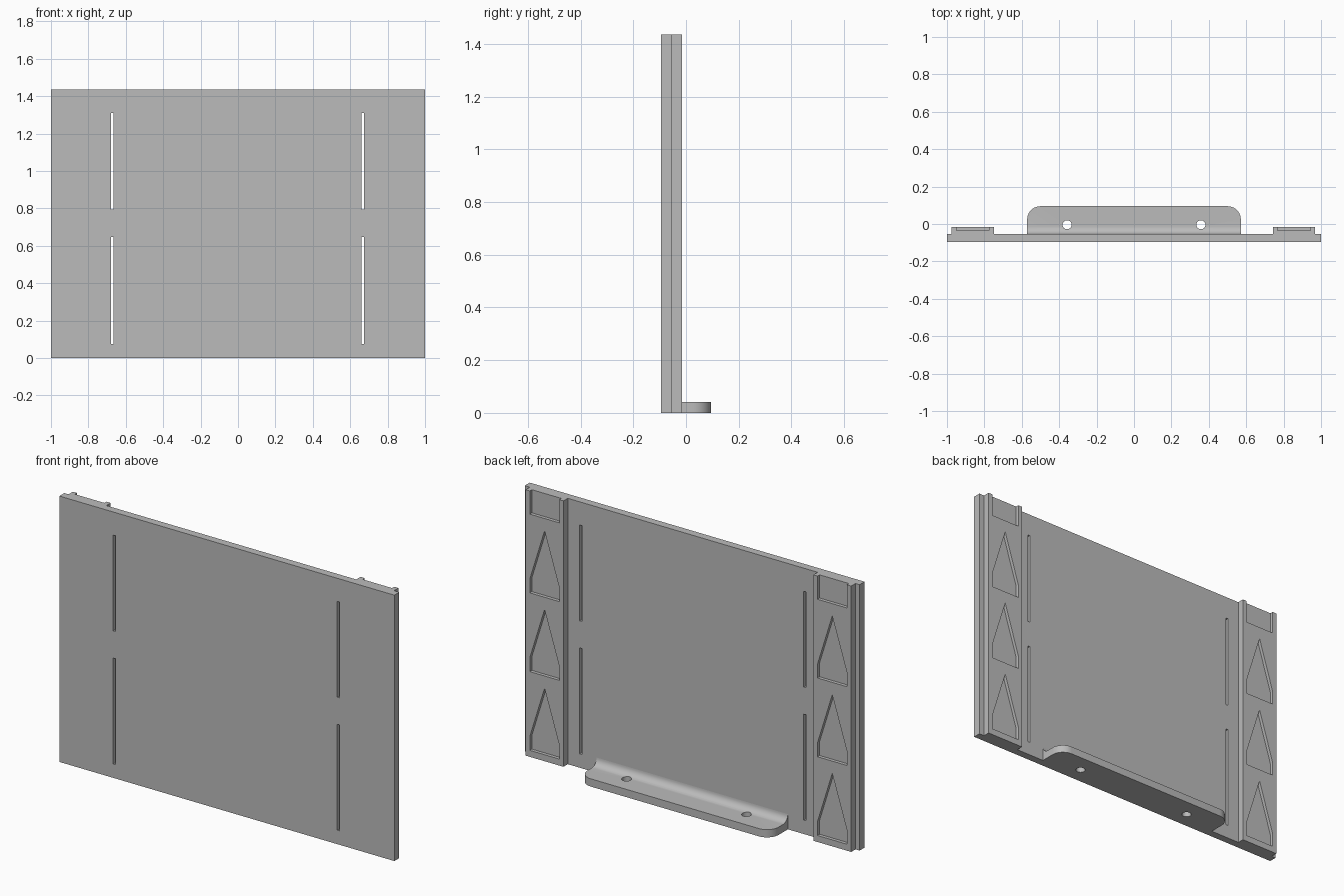
import bpy, bmesh, math
from mathutils import Vector

if "Cube" in bpy.data.objects:
    bpy.data.objects.remove(bpy.data.objects["Cube"])

H = 1.435                                # panel height
FRONT, BACK, RAIL, FLOOR = -0.095, -0.053, -0.016, -0.034   # depths along y
SHIFT = -0.003                           # rails and slots sit slightly off centre

grey = bpy.data.materials.new("plain grey")
grey.diffuse_color = (0.5, 0.5, 0.5, 1)
grey.use_nodes = True
grey.node_tree.nodes["Principled BSDF"].inputs["Base Color"].default_value = grey.diffuse_color


def prism(name, pts, axis, a, b):
    """Extrude a 2D outline along an axis from a to b."""
    def place(p, t):
        c = list(p)
        c.insert("xyz".index(axis), t)
        return Vector(c)
    bm = bmesh.new()
    face = bm.faces.new([bm.verts.new(place(p, a)) for p in pts])
    ext = bmesh.ops.extrude_face_region(bm, geom=[face])
    move = place((0, 0), b - a)
    bmesh.ops.translate(bm, vec=move,
                        verts=[g for g in ext["geom"] if isinstance(g, bmesh.types.BMVert)])
    bmesh.ops.recalc_face_normals(bm, faces=bm.faces)
    me = bpy.data.meshes.new(name)
    bm.to_mesh(me)
    bm.free()
    ob = bpy.data.objects.new(name, me)
    bpy.context.collection.objects.link(ob)
    me.materials.append(grey)
    return ob


def rect(x0, x1, z0, z1):
    return [(x0, z0), (x1, z0), (x1, z1), (x0, z1)]


def cut(ob, cutters):
    """Subtract every cutter, then remove it."""
    bpy.context.view_layer.objects.active = ob
    for c in cutters:
        c.hide_render = True
        m = ob.modifiers.new("cut", 'BOOLEAN')
        m.operation, m.solver, m.object = 'DIFFERENCE', 'EXACT', c
        bpy.ops.object.modifier_apply(modifier=m.name)
        bpy.data.objects.remove(c)


# Flat panel with two pairs of narrow upright slots
panel = prism("panel", rect(-1, 1, 0, H), "y", FRONT, BACK)
slots = []
for s in (-1, 1):
    x = s * 0.669 + SHIFT
    for z0, z1 in ((0.075, 0.647), (0.793, 1.31)):
        slots.append(prism("slot_cutter", rect(x - 0.007, x + 0.007, z0, z1), "y", -0.2, 0.1))
cut(panel, slots)

# Side rails on the back, with house-shaped pockets and an open pocket on top
for s, side in ((-1, "left"), (1, "right")):
    xc = s * 0.859 + SHIFT
    rail = prism(side + "_rail", rect(xc - 0.113, xc + 0.113, 0, H), "y", BACK, RAIL)
    w = 0.088
    pockets = [prism("pocket_cutter", rect(xc - w, xc + w, 1.31, H + 0.1), "y", FLOOR, 0.1)]
    for i in range(3):
        z = 0.035 + i * 0.425
        house = [(xc - w, z), (xc + w, z), (xc + w, z + 0.075),
                 (xc, z + 0.358), (xc - w, z + 0.075)]
        pockets.append(prism("pocket_cutter", house, "y", FLOOR, 0.1))
    cut(rail, pockets)

# Bottom flange: filleted section, rounded outer corners, two screw holes
T, R, OUT = 0.042, 0.04, 0.095
profile = [(BACK, 0), (OUT, 0), (OUT, T)]
for i in range(9):
    a = math.radians(270 - 90 * i / 8)
    profile.append((BACK + R + R * math.cos(a), T + R + R * math.sin(a)))
flange = prism("flange", profile, "x", -0.571, 0.571)
bm = bmesh.new()
bm.from_mesh(flange.data)
corners = [e for e in bm.edges
           if all(abs(v.co.y - OUT) < 1e-4 for v in e.verts)
           and abs(e.verts[0].co.z - e.verts[1].co.z) > 0.01]
bmesh.ops.bevel(bm, geom=corners, offset=0.07, segments=10, profile=0.5, affect='EDGES')
bm.to_mesh(flange.data)
bm.free()
holes = []
for s in (-1, 1):
    ring = [(s * 0.358 + 0.024 * math.cos(k * math.pi / 16),
             -0.004 + 0.024 * math.sin(k * math.pi / 16)) for k in range(32)]
    holes.append(prism("hole_cutter", ring, "z", -0.1, 0.3))
cut(flange, holes)
bpy.ops.object.select_all(action='DESELECT')
flange.select_set(True)
bpy.context.view_layer.objects.active = flange
bpy.ops.object.shade_smooth_by_angle(angle=math.radians(30))
